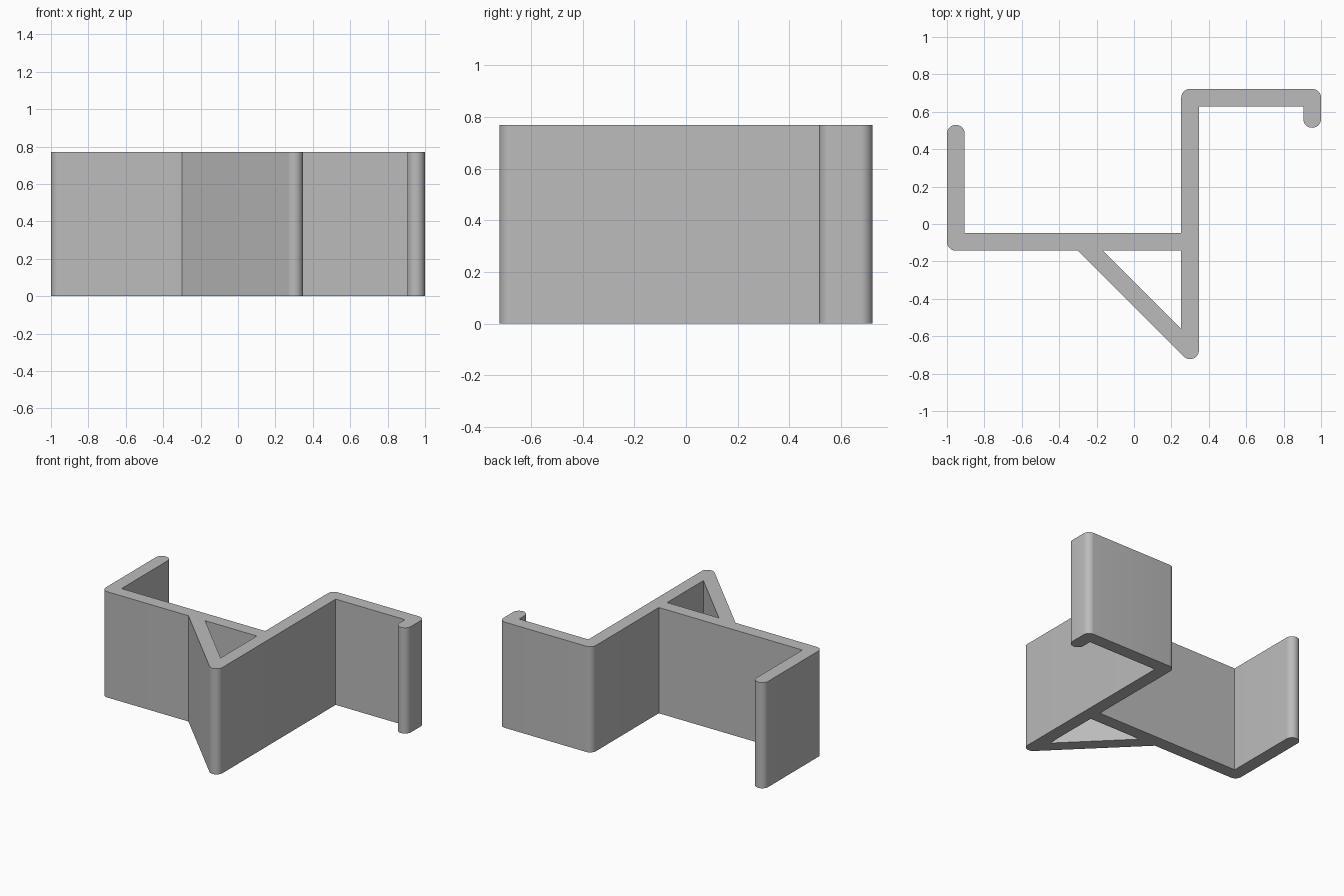
import bpy
import bmesh
from math import sin, cos, radians, sqrt

cube = bpy.data.objects.get("Cube")
if cube:
    bpy.data.objects.remove(cube, do_unlink=True)

HEIGHT = 0.77
T = 0.0475                      # half the wall thickness
LEFT, POST, LIP = -1 + T, 0.3, 1 - T    # wall centre lines in x
SHELF, TIP, TOP = -0.095, -0.675, 0.675  # wall centre lines in y
BRACE = POST + TIP              # the 45 degree brace runs along x + y = BRACE
SKEW = T * sqrt(2)


def arc(x, y, start, end):
    """Rounded end or corner around a centre-line point."""
    steps = max(6, round((end - start) / 9))
    angles = [radians(start + (end - start) * i / steps) for i in range(steps + 1)]
    return [(x + T * cos(a), y + T * sin(a)) for a in angles]


# outer outline, counter-clockwise
outline = (
    arc(LEFT, SHELF, 180, 270)
    + [(BRACE - SKEW - SHELF + T, SHELF - T)]
    + arc(POST, TIP, 225, 360)
    + [(POST + T, TOP - T), (LIP - T, TOP - T)]
    + arc(LIP, 0.562, 180, 360)
    + arc(LIP, TOP, 0, 90)
    + arc(POST, TOP, 90, 180)
    + [(POST - T, SHELF + T), (LEFT + T, SHELF + T)]
    + arc(LEFT, 0.4825, 0, 180)
)
# triangular opening between shelf, post and brace
opening = [
    (BRACE + SKEW - SHELF + T, SHELF - T),
    (POST - T, SHELF - T),
    (POST - T, BRACE + SKEW - POST + T),
]

# filled profile, extruded upward
profile = bpy.data.curves.new("bracket_profile", "CURVE")
profile.dimensions = "2D"
profile.fill_mode = "BOTH"
profile.extrude = HEIGHT / 2
for loop in (outline, opening):
    spline = profile.splines.new("POLY")
    spline.points.add(len(loop) - 1)
    for point, (x, y) in zip(spline.points, loop):
        point.co = (x, y, 0, 1)
    spline.use_cyclic_u = True

bracket = bpy.data.objects.new("hook_bracket", profile)
bpy.context.collection.objects.link(bracket)
bpy.ops.object.select_all(action="DESELECT")
bracket.select_set(True)
bpy.context.view_layer.objects.active = bracket
bpy.ops.object.convert(target="MESH")
bracket = bpy.context.object

# weld the caps to the walls and stand the part on the floor
mesh = bracket.data
bm = bmesh.new()
bm.from_mesh(mesh)
bmesh.ops.remove_doubles(bm, verts=bm.verts, dist=0.0005)
bmesh.ops.translate(bm, verts=bm.verts, vec=(0, 0, HEIGHT / 2))
bmesh.ops.recalc_face_normals(bm, faces=bm.faces)
bm.to_mesh(mesh)
bm.free()
bpy.ops.object.shade_smooth_by_angle(angle=radians(30))

# plain grey
grey = bpy.data.materials.new("plain_grey")
grey.use_nodes = True
colour = (0.5, 0.5, 0.5, 1)
grey.diffuse_color = colour
grey.node_tree.nodes["Principled BSDF"].inputs["Base Color"].default_value = colour
mesh.materials.clear()
mesh.materials.append(grey)
